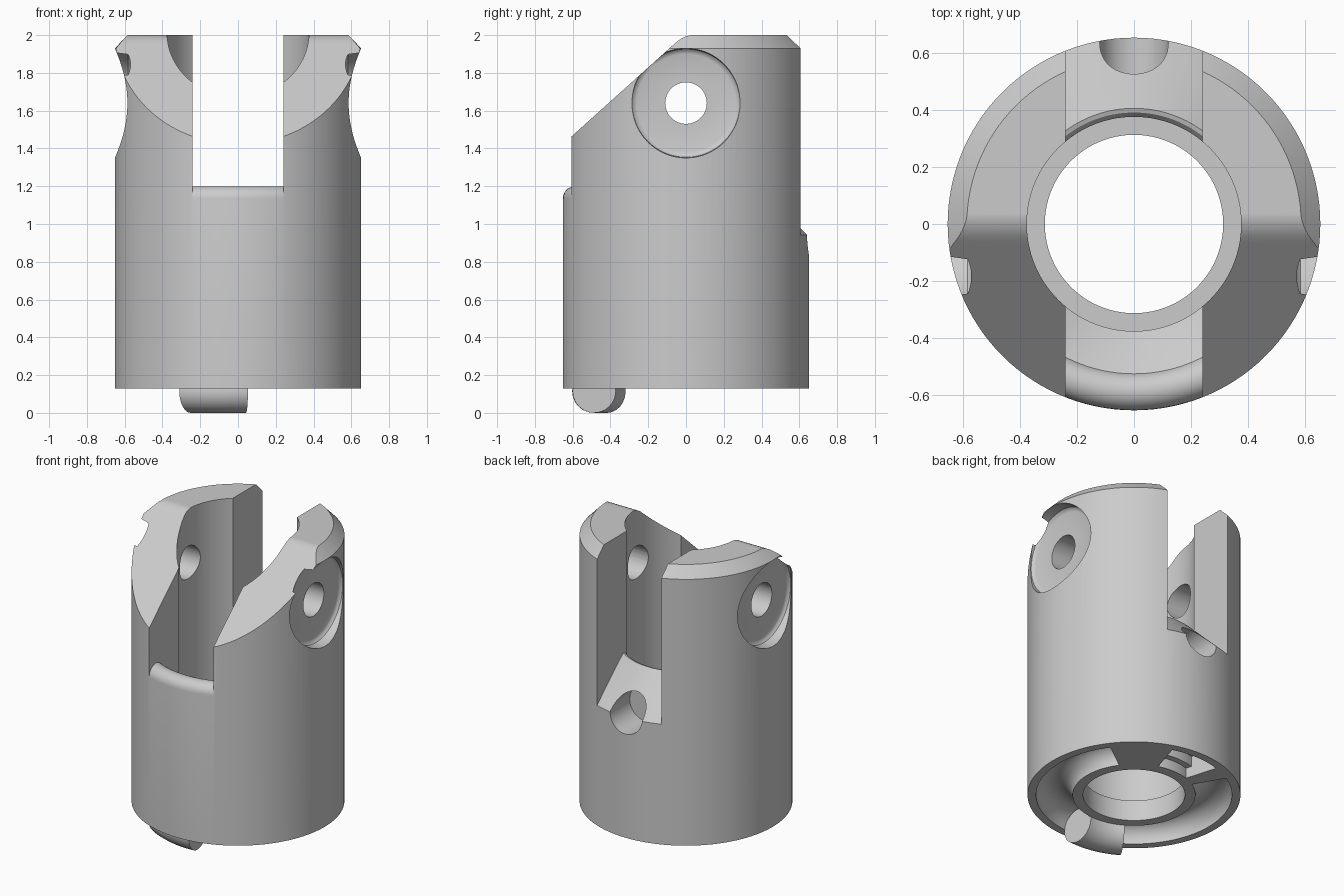
import bpy, bmesh
from math import sin, cos, pi, radians
from mathutils import Matrix

if "Cube" in bpy.data.objects:
    bpy.data.objects.remove(bpy.data.objects["Cube"])


def finish(name, bm):
    bmesh.ops.recalc_face_normals(bm, faces=bm.faces[:])
    mesh = bpy.data.meshes.new(name)
    bm.to_mesh(mesh)
    bm.free()
    ob = bpy.data.objects.new(name, mesh)
    bpy.context.collection.objects.link(ob)
    return ob


def revolve(name, profile, a0=0, a1=360, matrix=None):
    """Turn a closed (radius, z) profile about z, capped if it is a sector."""
    full = a1 - a0 == 360
    steps = max(8, round((a1 - a0) / 3))
    bm = bmesh.new()
    rings = []
    for i in range(steps if full else steps + 1):
        a = radians(a0 + (a1 - a0) * i / steps)
        rings.append([bm.verts.new((r * cos(a), r * sin(a), z)) for r, z in profile])
    n = len(profile)
    for i in range(steps):
        p, q = rings[i], rings[(i + 1) % len(rings)]
        for j in range(n):
            k = (j + 1) % n
            bm.faces.new((p[j], q[j], q[k], p[k]))
    if not full:
        bm.faces.new(rings[0])
        bm.faces.new(rings[-1][::-1])
    if matrix:
        bm.transform(matrix)
    return finish(name, bm)


def extrude_x(name, profile, half):
    """Extrude a closed (y, z) profile between x = -half and x = half."""
    bm = bmesh.new()
    face = bm.faces.new([bm.verts.new((-half, y, z)) for y, z in profile])
    ext = bmesh.ops.extrude_face_region(bm, geom=[face])
    moved = [v for v in ext["geom"] if isinstance(v, bmesh.types.BMVert)]
    bmesh.ops.translate(bm, verts=moved, vec=(2 * half, 0, 0))
    return finish(name, bm)


def cylinder(name, radius, depth, matrix):
    bm = bmesh.new()
    bmesh.ops.create_cone(bm, cap_ends=True, segments=48, radius1=radius,
                          radius2=radius, depth=depth, matrix=matrix)
    return finish(name, bm)


def boolean(ob, tool, operation="DIFFERENCE"):
    tool.hide_render = True
    mod = ob.modifiers.new("cut", "BOOLEAN")
    mod.operation = operation
    mod.solver = "EXACT"
    mod.object = tool
    bpy.context.view_layer.objects.active = ob
    bpy.ops.object.modifier_apply(modifier=mod.name)
    bpy.data.objects.remove(tool)


def arc(cx, cz, r, d0, d1, n):
    return [(cx + r * cos(radians(d0 + (d1 - d0) * i / n)),
             cz + r * sin(radians(d0 + (d1 - d0) * i / n))) for i in range(n + 1)]


def smooth(ob):
    bpy.ops.object.select_all(action="DESELECT")
    ob.select_set(True)
    bpy.context.view_layer.objects.active = ob
    bpy.ops.object.shade_smooth_by_angle(angle=radians(30))


# Sleeve with a chamfered top rim and a small ledge inside the bore
body = revolve("sleeve", [(.312, .13), (.652, .13), (.652, 1.93), (.585, 2),
                          (.375, 2), (.375, .27), (.312, .27)])

# Slanted top, blending into the flat top
blend = []
for i in range(9):
    t = i / 8
    blend.append(((1 - t) ** 2 * -.06 + 2 * t * (1 - t) * -.01 + t * t * .04,
                  (1 - t) ** 2 * 1.955 + (1 - (1 - t) ** 2) * 2.0003))
boolean(body, extrude_x("slant_cut", [(-.8, 1.289)] + blend + [(.04, 2.2), (-.8, 2.2)], 1))

# Front slot with a rounded lip, back slot with a conical floor
front = [(.05, 1.03), (.375, 1.03), (.52, 1.15)] + arc(.587, 1.135, .065, 165, 0, 12) + \
        [(.8, 1.135), (.8, 2.5), (.05, 2.5)]
back = [(.05, 1.165), (.375, 1.165), (.39, 1.185), (.405, 1.19), (.8, .795), (.8, 2.5), (.05, 2.5)]
for side, profile in ((-1, front), (1, back)):
    cut = revolve("slot_cut", profile)
    box = extrude_x("slot_box", [(0, .5), (side, .5), (side, 3), (0, 3)], .24)
    boolean(cut, box, "INTERSECT")
    boolean(body, cut)

# Round blind hole under the back slot
boolean(body, cylinder("back_hole", .12, .4,
                       Matrix.Translation((0, .63, .95)) @ Matrix.Rotation(pi / 2, 4, "X")))

# Spot faces and cross hole on both sides
for s in (-1, 1):
    m = Matrix.Translation((0, 0, 1.64)) @ Matrix.Rotation(s * pi / 2, 4, "Y")
    boolean(body, revolve("spot_face", [(.05, .565), (.26, .565), (.275, .57), (.286, .582),
                                        (.29, .65), (.3, .8), (.05, .8)], matrix=m))
boolean(body, cylinder("cross_hole", .11, 2,
                       Matrix.Translation((0, 0, 1.64)) @ Matrix.Rotation(pi / 2, 4, "Y")))

# Half-round tracks and a stepped pocket in the underside
track = arc(.488, .131, .112, 0, 345, 23)
for a0, a1 in ((-88, 36), (120, 242)):
    boolean(body, revolve("track_cut", track, a0, a1))
pocket = [(.38, 0), (.6, 0), (.6, .2), (.56, .2), (.56, .27), (.42, .27), (.42, .2), (.38, .2)]
boolean(body, revolve("pocket_cut", pocket, 73, 107))
smooth(body)

# Curved peg below the front
peg = revolve("peg", arc(.488, .115, .115, 0, 345, 23), -121, -85)
smooth(peg)
